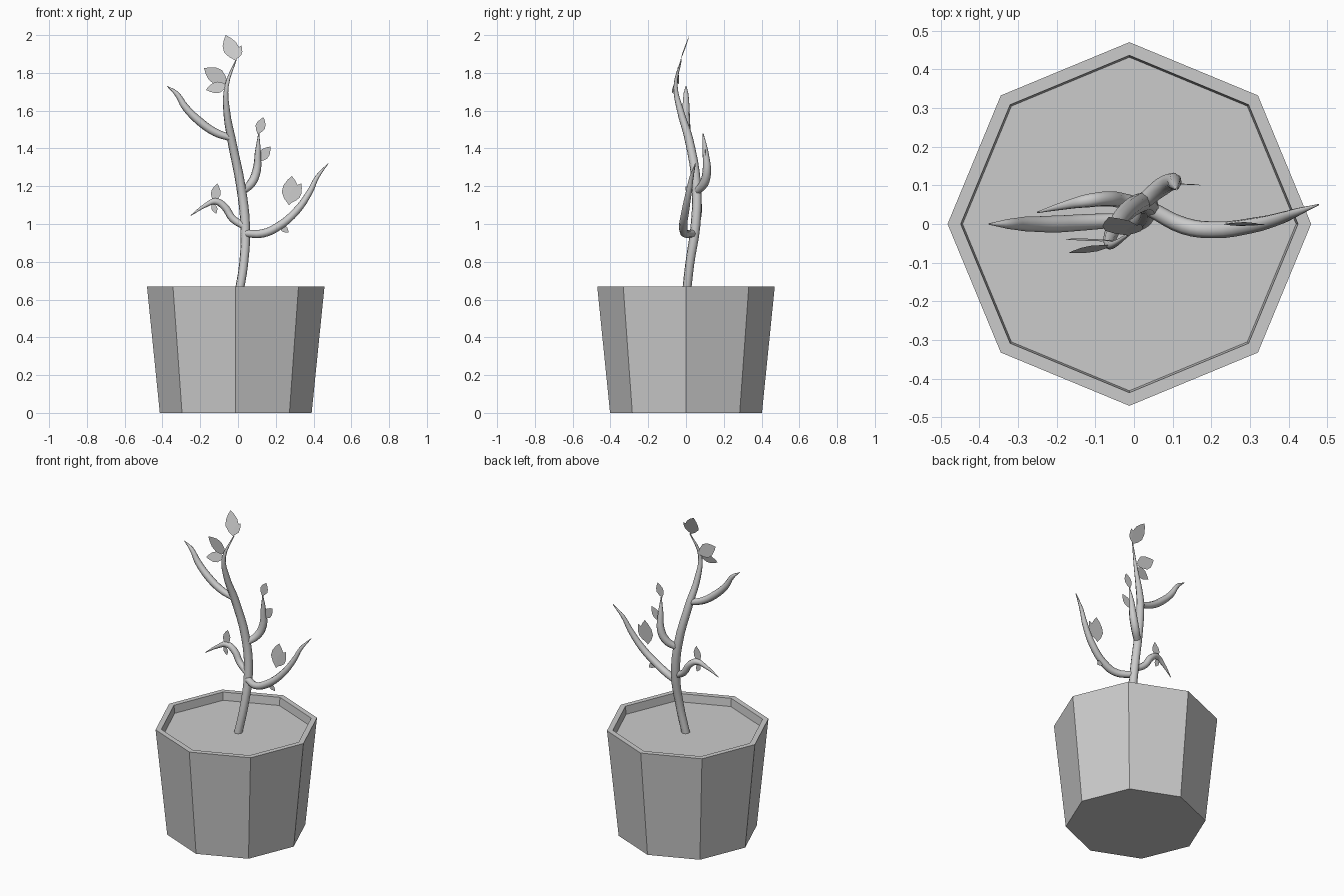
import bpy, bmesh, math
from mathutils import Vector

cube = bpy.data.objects.get("Cube")
if cube:
    bpy.data.objects.remove(cube, do_unlink=True)

grey = bpy.data.materials.new("plain_grey")
grey.use_nodes = True
grey.diffuse_color = (0.6, 0.6, 0.6, 1)
grey.node_tree.nodes["Principled BSDF"].inputs["Base Color"].default_value = (0.6, 0.6, 0.6, 1)


def add_object(name, mesh):
    mesh.materials.clear()
    mesh.materials.append(grey)
    obj = bpy.data.objects.new(name, mesh)
    bpy.context.collection.objects.link(obj)
    return obj


def lathe(name, profile, sides, centre_x):
    """Faceted pot from (radius, height) rings, capped at both ends."""
    bm = bmesh.new()
    rings = [[bm.verts.new((centre_x + r * math.cos(math.tau * i / sides),
                            r * math.sin(math.tau * i / sides), z))
              for i in range(sides)] for r, z in profile]
    for low, high in zip(rings, rings[1:]):
        for i in range(sides):
            j = (i + 1) % sides
            bm.faces.new((low[i], low[j], high[j], high[i]))
    bm.faces.new(rings[0][::-1])
    bm.faces.new(rings[-1])
    mesh = bpy.data.meshes.new(name)
    bm.to_mesh(mesh)
    bm.free()
    return add_object(name, mesh)


def limb(name, points):
    """Smooth tapered tube through (x, y, z, radius) points."""
    curve = bpy.data.curves.new(name + "_path", 'CURVE')
    curve.dimensions = '3D'
    curve.bevel_depth = 1.0
    curve.bevel_resolution = 2
    curve.resolution_u = 4
    curve.use_fill_caps = True
    spline = curve.splines.new('BEZIER')
    spline.bezier_points.add(len(points) - 1)
    for bp, (x, y, z, r) in zip(spline.bezier_points, points):
        bp.co = (x, y, z)
        bp.radius = r
        bp.handle_left_type = bp.handle_right_type = 'AUTO'
    helper = bpy.data.objects.new(name + "_path", curve)
    bpy.context.collection.objects.link(helper)
    graph = bpy.context.evaluated_depsgraph_get()
    mesh = bpy.data.meshes.new_from_object(helper.evaluated_get(graph))
    bpy.data.objects.remove(helper, do_unlink=True)
    obj = add_object(name, mesh)
    for poly in mesh.polygons:
        poly.use_smooth = True
    return obj


# Half outline of a leaf: (fraction along, fraction of half width)
LEAF = [(0.2, 0.62), (0.42, 1.0), (0.65, 0.88), (0.85, 0.45)]


def leaf(name, base, tip, width, normal=(0, -1, 0)):
    """Flat pointed leaf from base to tip."""
    base, tip = Vector(base), Vector(tip)
    axis = tip - base
    side = Vector(normal).cross(axis).normalized() * width / 2
    outline = [base] + [base + axis * t - side * w for t, w in LEAF] + [tip]
    outline += [base + axis * t + side * w for t, w in reversed(LEAF)]
    mesh = bpy.data.meshes.new(name)
    mesh.from_pydata(outline, [], [list(range(len(outline)))])
    return add_object(name, mesh)


# Octagonal pot with a thin rim and sunken soil
lathe("pot_with_soil", [(0.402, 0), (0.47, 0.67), (0.436, 0.67), (0.431, 0.62)], 8, -0.012)

# Trunk and branches
limb("trunk", [(0, 0.0, 0.61, 0.024), (0.03, 0.02, 0.79, 0.024), (0.038, 0.05, 0.99, 0.026),
               (0.015, 0.055, 1.2, 0.025), (-0.035, 0.015, 1.45, 0.023),
               (-0.06, -0.03, 1.6, 0.018), (-0.06, -0.055, 1.73, 0.011),
               (-0.01, -0.025, 1.87, 0.003)])
limb("upper_right_branch", [(-0.035, 0.01, 1.455, 0.018), (-0.12, 0.005, 1.485, 0.021),
                            (-0.2, 0, 1.54, 0.022), (-0.28, 0, 1.62, 0.019),
                            (-0.325, 0, 1.69, 0.013), (-0.375, 0, 1.73, 0.002)])
limb("lower_left_branch", [(0.04, 0.04, 0.95, 0.02), (0.13, -0.005, 0.95, 0.022),
                           (0.21, -0.015, 0.985, 0.022), (0.31, -0.003, 1.07, 0.02),
                           (0.38, 0.015, 1.17, 0.016), (0.42, 0.03, 1.25, 0.011),
                           (0.477, 0.05, 1.32, 0.002)])
limb("lower_right_branch", [(0.03, 0.045, 0.99, 0.019), (-0.03, 0.06, 1.03, 0.02),
                            (-0.07, 0.065, 1.09, 0.02), (-0.12, 0.06, 1.12, 0.018),
                            (-0.17, 0.05, 1.1, 0.012), (-0.25, 0.03, 1.045, 0.002)])
limb("upper_left_branch", [(0.02, 0.055, 1.17, 0.02), (0.07, 0.095, 1.215, 0.024),
                           (0.098, 0.11, 1.28, 0.023), (0.105, 0.103, 1.38, 0.016),
                           (0.11, 0.09, 1.48, 0.003)])

# Leaves on the trunk
leaf("crown_leaf", (-0.012, -0.03, 1.865), (-0.065, 0.018, 2.0), 0.085, (0.1, -1, 0.3))
leaf("small_crown_leaf", (-0.015, -0.028, 1.87), (0.018, 0, 1.945), 0.04, (0, -1, 0.3))
leaf("upper_trunk_leaf", (-0.055, -0.042, 1.745), (-0.18, -0.04, 1.825), 0.085, (0, -1, -0.1))
leaf("lower_trunk_leaf", (-0.055, -0.055, 1.735), (-0.17, -0.075, 1.71), 0.062, (0, -1, 0.25))

# Leaves on the branches
leaf("upper_left_tip_leaf", (0.105, 0.09, 1.475), (0.135, 0.09, 1.565), 0.052)
leaf("upper_left_side_leaf", (0.105, 0.105, 1.33), (0.172, 0.1, 1.41), 0.055)
leaf("lower_left_large_leaf", (0.27, -0.005, 1.1), (0.285, 0.005, 1.255), 0.09)
leaf("lower_left_side_leaf", (0.275, -0.005, 1.11), (0.335, 0, 1.215), 0.06)
leaf("lower_left_hanging_leaf", (0.22, -0.012, 0.995), (0.268, -0.01, 0.955), 0.035)
leaf("lower_right_leaf", (-0.125, 0.055, 1.115), (-0.11, 0.055, 1.215), 0.052)
leaf("lower_right_hanging_leaf", (-0.135, 0.055, 1.11), (-0.115, 0.055, 1.055), 0.032)

# Fallen leaves on the soil
leaf("fallen_leaf_left", (0.188, -0.068, 0.623), (0.186, 0.198, 0.623), 0.13, (0, 0, 1))
leaf("fallen_leaf_right", (-0.135, 0.06, 0.623), (-0.242, 0.225, 0.623), 0.1, (0, 0, 1))
